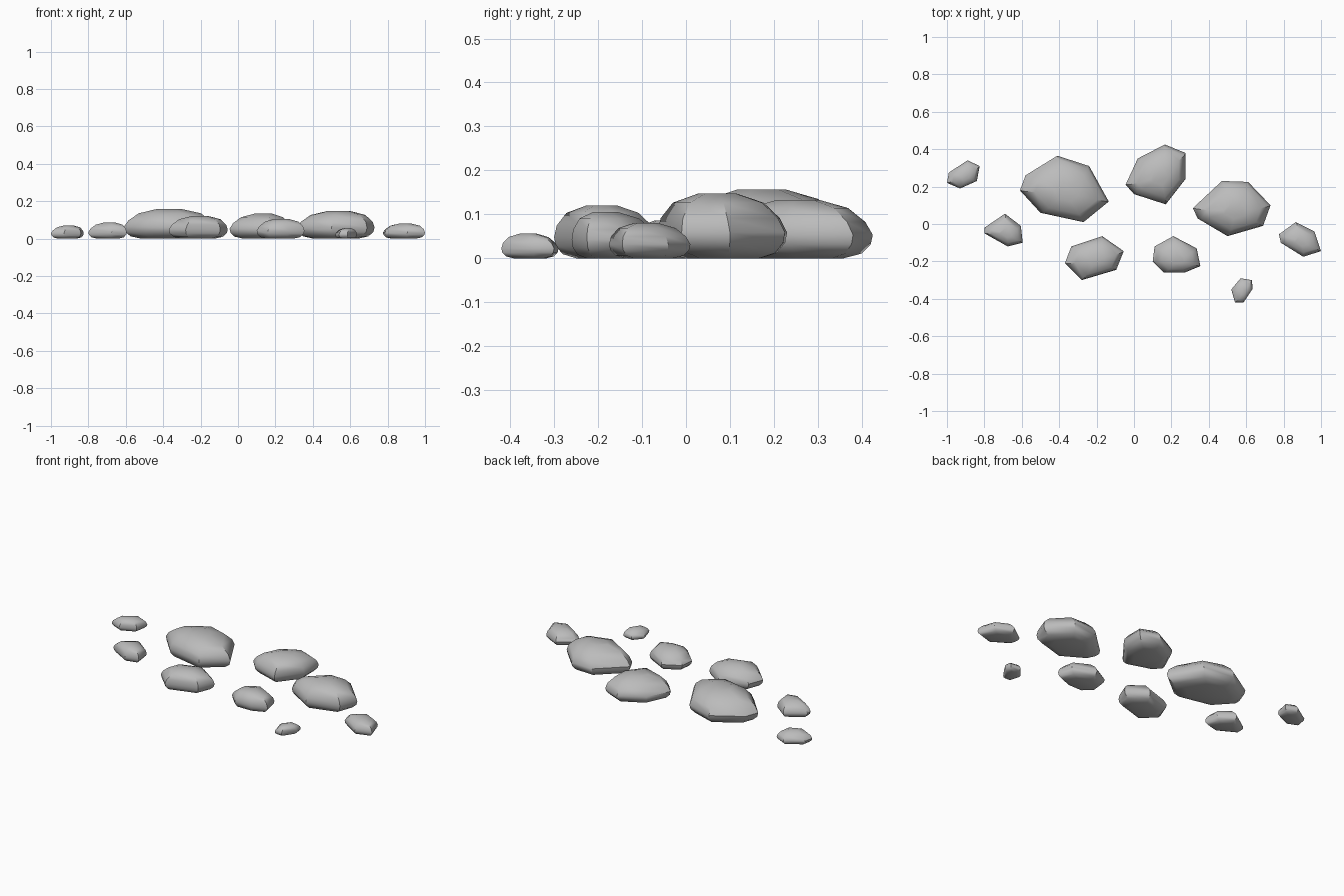
import bpy
import bmesh
import math
from mathutils import Vector

default_cube = bpy.data.objects.get("Cube")
if default_cube:
    bpy.data.objects.remove(default_cube, do_unlink=True)

# Single stone colour
stone_grey = bpy.data.materials.new("stone_grey")
stone_grey.use_nodes = True
colour = (0.5, 0.5, 0.5, 1.0)
stone_grey.diffuse_color = colour
stone_grey.node_tree.nodes["Principled BSDF"].inputs["Base Color"].default_value = colour

# Shared rounded section: (outline scale, height fraction)
SECTION = [(0.58, 0.0), (0.84, 0.08), (0.97, 0.24), (1.0, 0.4),
           (0.92, 0.62), (0.7, 0.86), (0.3, 1.0)]
LEAN = Vector((0.15, -0.12))   # the crown sits a little right and forward


def make_stone(name, height, outline):
    """Stack scaled copies of the outline into a flat-bottomed pebble."""
    points = [Vector(p) for p in outline]
    centre = sum(points, Vector((0, 0))) / len(points)
    radius = sum((p - centre).length for p in points) / len(points)
    bm = bmesh.new()
    rings = []
    for scale, level in SECTION:
        # Upper rings drift towards the crown
        drift = LEAN * radius * max(0, level - 0.4)
        ring = []
        for p in points:
            spot = centre + (p - centre) * scale + drift
            ring.append(bm.verts.new((spot.x, spot.y, height * level)))
        rings.append(ring)
    count = len(points)
    for lower, upper in zip(rings, rings[1:]):
        for i in range(count):
            j = (i + 1) % count
            bm.faces.new((lower[i], lower[j], upper[j], upper[i]))
    bm.faces.new(rings[0])
    bm.faces.new(rings[-1])
    bmesh.ops.recalc_face_normals(bm, faces=bm.faces)
    mesh = bpy.data.meshes.new(name)
    bm.to_mesh(mesh)
    bm.free()
    mesh.materials.append(stone_grey)
    stone = bpy.data.objects.new(name, mesh)
    bpy.context.collection.objects.link(stone)
    return stone


stones = [
    # Large stones along the back
    make_stone("large_stone_right", 0.157, [
        (-.61, .18), (-.58, .26), (-.41, .365), (-.24, .31),
        (-.135, .12), (-.27, .01), (-.5, .06)]),
    make_stone("large_stone_middle", 0.133, [
        (-.045, .21), (.02, .35), (.165, .425), (.275, .38),
        (.275, .24), (.17, .105), (0, .16)]),
    make_stone("large_stone_left", 0.147, [
        (.315, .085), (.47, .23), (.61, .225), (.73, .1),
        (.69, -.01), (.5, -.065), (.34, .03)]),
    # Medium stones in front
    make_stone("medium_stone_right", 0.12, [
        (-.37, -.21), (-.335, -.12), (-.17, -.065),
        (-.055, -.145), (-.095, -.245), (-.28, -.3)]),
    make_stone("medium_stone_left", 0.105, [
        (.1, -.2), (.11, -.12), (.21, -.065), (.335, -.13),
        (.355, -.225), (.27, -.26), (.16, -.26)]),
    # Small stones around the ends
    make_stone("small_stone_far_right", 0.07, [
        (-1, .22), (-.99, .275), (-.89, .34), (-.825, .31),
        (-.84, .23), (-.93, .19)]),
    make_stone("small_stone_right", 0.086, [
        (-.8, -.02), (-.69, .055), (-.605, -.01), (-.595, -.1),
        (-.675, -.12), (-.8, -.05)]),
    make_stone("small_stone_far_left", 0.08, [
        (.775, -.055), (.865, .01), (.965, -.04), (1, -.145),
        (.905, -.175), (.785, -.1)]),
    make_stone("small_stone_front", 0.056, [
        (.52, -.35), (.57, -.29), (.63, -.3), (.635, -.345),
        (.585, -.42), (.54, -.42)]),
]

# Soft shading with crisp vertical corners
bpy.ops.object.select_all(action="DESELECT")
for stone in stones:
    stone.select_set(True)
bpy.context.view_layer.objects.active = stones[0]
bpy.ops.object.shade_smooth_by_angle(angle=math.radians(40))
